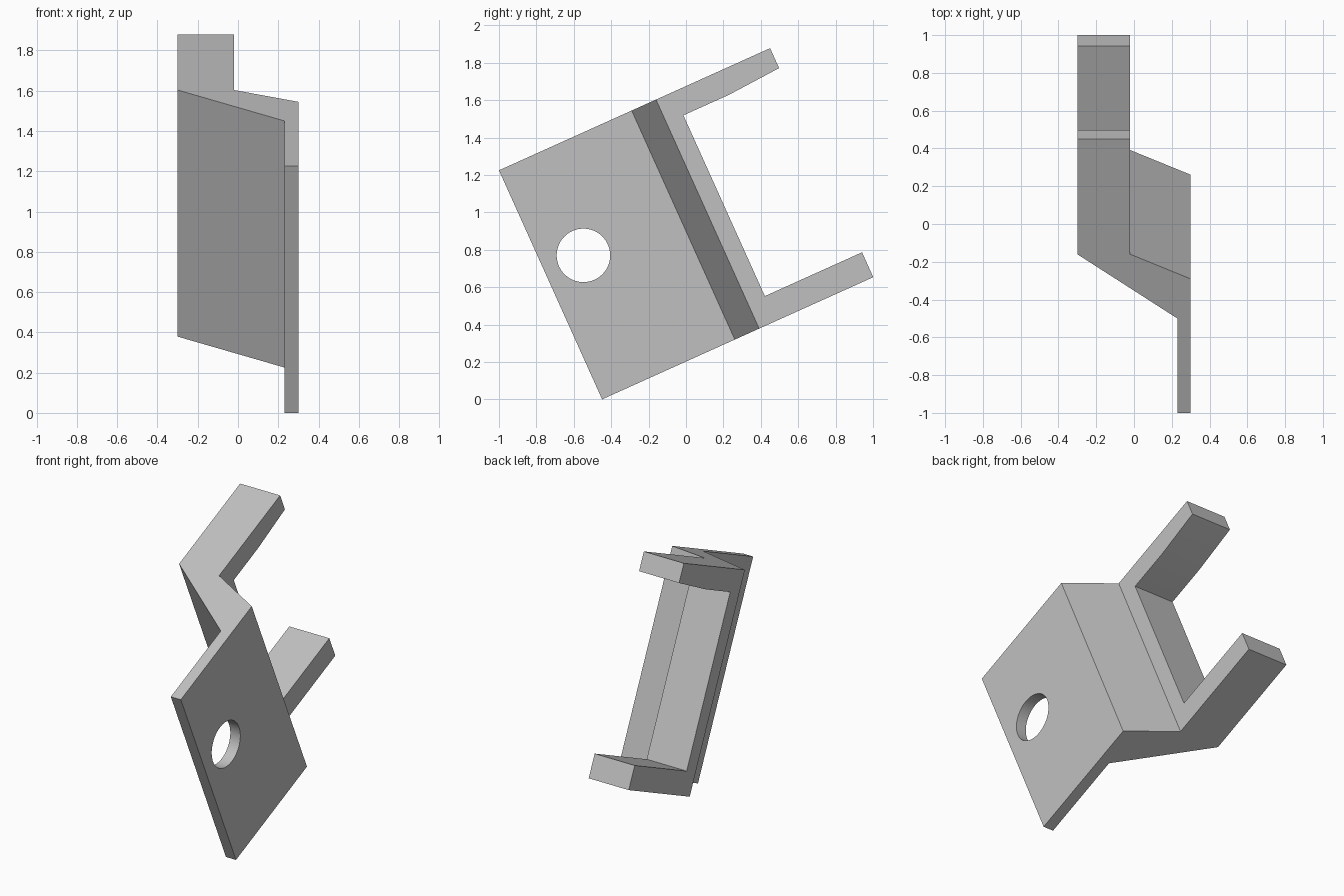
import bpy, bmesh, math
from mathutils import Matrix, Vector

if "Cube" in bpy.data.objects:
    bpy.data.objects.remove(bpy.data.objects["Cube"])

TILT = math.radians(24.25)
HEIGHT = 1.343
PLACE = Matrix.Translation((0, -1, 1.225)) @ Matrix.Rotation(TILT, 4, "X")

grey = bpy.data.materials.new("plain grey")
grey.use_nodes = True
colour = (0.53, 0.53, 0.53, 1)
grey.diffuse_color = colour
grey.node_tree.nodes["Principled BSDF"].inputs["Base Color"].default_value = colour


def prism(name, outline, direction):
    """Extrude a closed outline into a solid in the tilted frame."""
    bm = bmesh.new()
    face = bm.faces.new([bm.verts.new(p) for p in outline])
    solid = bmesh.ops.extrude_face_region(bm, geom=[face])
    verts = [g for g in solid["geom"] if isinstance(g, bmesh.types.BMVert)]
    bmesh.ops.translate(bm, verts=verts, vec=Vector(direction))
    bmesh.ops.recalc_face_normals(bm, faces=bm.faces)
    mesh = bpy.data.meshes.new(name)
    bm.to_mesh(mesh)
    bm.free()
    mesh.materials.append(grey)
    obj = bpy.data.objects.new(name, mesh)
    bpy.context.collection.objects.link(obj)
    obj.matrix_world = PLACE
    return obj


# Offset bracket: thin plate, slanted web and thick arm block
section = [(0.30, 0), (0.30, 0.778), (-0.02, 0.921), (-0.02, 1.59),
           (-0.30, 1.59), (-0.30, 0.921), (0.23, 0.548), (0.23, 0)]
bracket = prism("bracket", [(x, y, 0) for x, y in section], (0, 0, -HEIGHT))

# Gap between the two arms, with a slight taper under the upper arm
gap = [(1.02, -0.137), (1.288, -0.137), (1.59, -0.117), (1.8, -0.103),
       (1.8, -1.197), (1.02, -1.197)]
arm_gap = prism("arm_gap_cutter", [(-0.5, y, z) for y, z in gap], (1, 0, 0))

# Round hole through the plate
ring = [(0.1, 0.225 + 0.143 * math.cos(a), -0.6 + 0.143 * math.sin(a))
        for a in (math.tau * i / 64 for i in range(64))]
plate_hole = prism("plate_hole_cutter", ring, (0.4, 0, 0))

bpy.context.view_layer.objects.active = bracket
for cutter in (arm_gap, plate_hole):
    cutter.hide_render = True
    mod = bracket.modifiers.new(cutter.name, "BOOLEAN")
    mod.operation = "DIFFERENCE"
    mod.solver = "EXACT"
    mod.object = cutter
    bpy.ops.object.modifier_apply(modifier=mod.name)
    bpy.data.objects.remove(cutter)

# Smooth hole wall, crisp edges elsewhere
bpy.ops.object.select_all(action="DESELECT")
bracket.select_set(True)
bpy.ops.object.shade_smooth_by_angle(angle=math.radians(12))
